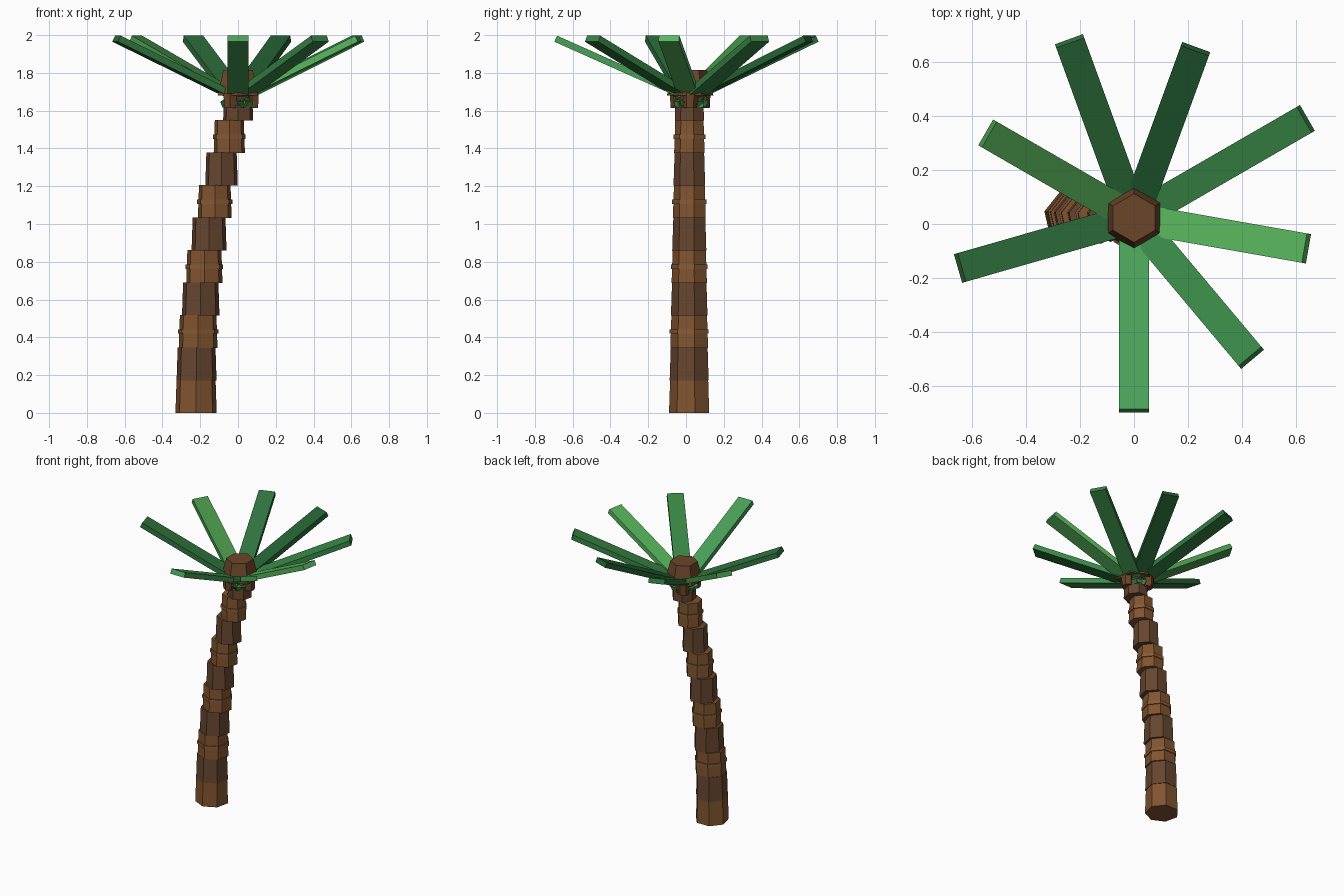
import bpy, bmesh, math
from mathutils import Matrix, Vector

if "Cube" in bpy.data.objects:
    bpy.data.objects.remove(bpy.data.objects["Cube"])

CY = 0.022  # y of the trunk axis


def material(name, rgb):
    m = bpy.data.materials.new(name)
    m.diffuse_color = (*[c ** 2.2 for c in rgb], 1)
    m.use_nodes = True
    m.node_tree.nodes["Principled BSDF"].inputs["Base Color"].default_value = m.diffuse_color
    return m


def add(name, bm, mat):
    bmesh.ops.recalc_face_normals(bm, faces=bm.faces)
    me = bpy.data.meshes.new(name)
    bm.to_mesh(me)
    bm.free()
    me.materials.append(mat)
    ob = bpy.data.objects.new(name, me)
    bpy.context.collection.objects.link(ob)
    return ob


def frustum(name, sides, r0, r1, z0, z1, x, y, mat):
    """Flat-sided tapered cylinder with its first corner facing the front."""
    bm = bmesh.new()
    rings = []
    for r, z in ((r0, z0), (r1, z1)):
        rings.append([bm.verts.new((x + r * math.sin(2 * math.pi * k / sides),
                                    y - r * math.cos(2 * math.pi * k / sides), z))
                      for k in range(sides)])
    lo, hi = rings
    bm.faces.new(lo[::-1])
    bm.faces.new(hi)
    for k in range(sides):
        j = (k + 1) % sides
        bm.faces.new((lo[k], lo[j], hi[j], hi[k]))
    return add(name, bm, mat)


bark = material("bark_light", (0.50, 0.33, 0.20))
bark_dark = material("bark_dark", (0.40, 0.28, 0.20))
ring_mat = material("bark_ring", (0.53, 0.36, 0.23))
nut_mat = material("nut", (0.42, 0.28, 0.18))

# Trunk: stepped seven-sided segments along a curve, with thin rings
STEP = 0.172
for i in range(10):
    x = -0.222 + 0.00275 * i * i
    r = 0.112 - 0.0034 * i
    z = STEP * i
    frustum(f"trunk_segment_{i}", 7, r, r - 0.006, z, z + STEP + 0.002, x, CY,
            bark_dark if i % 2 else bark)
    if i in (2, 4, 6, 8):
        frustum(f"trunk_ring_{i}", 7, r + 0.004, r + 0.004,
                z + 0.075, z + 0.097, x, CY, ring_mat)

# Crown: six-sided cap on top
frustum("crown", 6, 0.123, 0.09, 1.68, 1.815, 0, CY, nut_mat)

# Three nuts hanging under the crown
for k in range(3):
    a = 2 * math.pi * k / 3
    frustum(f"nut_{k}", 6, 0.036, 0.04, 1.613, 1.69,
            0.078 * math.cos(a) - 0.003, CY + 0.078 * math.sin(a), nut_mat)

# Fronds: direction, reach, colour
fronds = [
    (-90, 0.720, (0.29, 0.62, 0.35)),
    (-50, 0.682, (0.23, 0.52, 0.28)),
    (-10, 0.655, (0.35, 0.71, 0.37)),
    (30, 0.741, (0.23, 0.52, 0.28)),
    (70, 0.673, (0.16, 0.38, 0.21)),
    (110, 0.704, (0.20, 0.45, 0.25)),
    (150, 0.633, (0.29, 0.58, 0.30)),
    (196, 0.677, (0.20, 0.45, 0.25)),
]
W, T = 0.11, 0.035
for k, (deg, reach, rgb) in enumerate(fronds):
    p0, p1 = Vector((-0.07, 0, 1.632)), Vector((reach - 0.008, 0, 1.981))
    d = p1 - p0
    bm = bmesh.new()
    bmesh.ops.create_cube(bm, size=1)
    mat = (Matrix.Translation((0, CY, 0))
           @ Matrix.Rotation(math.radians(deg), 4, 'Z')
           @ Matrix.Translation((p0 + p1) / 2)
           @ Matrix.Rotation(-math.atan2(d.z, d.x), 4, 'Y')
           @ Matrix.Diagonal((d.length, W, T, 1)))
    bmesh.ops.transform(bm, matrix=mat, verts=bm.verts)
    add(f"frond_{k}", bm, material(f"leaf_{k}", rgb))
